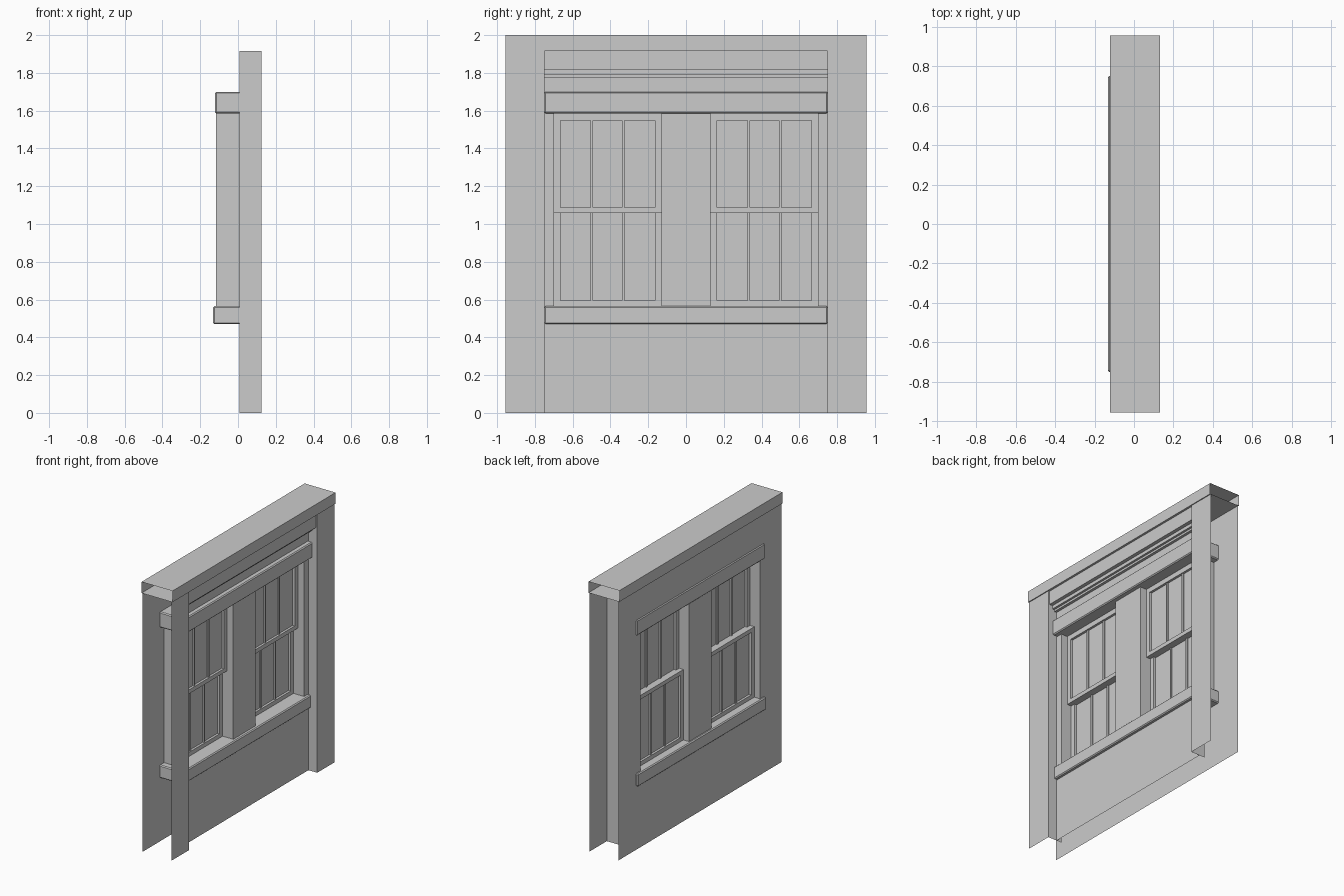
import bpy, bmesh

if "Cube" in bpy.data.objects:
    bpy.data.objects.remove(bpy.data.objects["Cube"])

WALL_X, FACE_X, PIER_X = -0.116, 0.052, 0.124   # back sheet, recessed front sheet, pier face
HALF, BAY, OPEN, TOP = 0.955, 0.75, 0.70, 1.917  # half length, half bay, half opening, wall top
SILL_Z, HEAD_Z = 0.565, 1.585                   # window opening


def finish(name, bm, bevel=0):
    mesh = bpy.data.meshes.new(name)
    bm.to_mesh(mesh)
    bm.free()
    ob = bpy.data.objects.new(name, mesh)
    bpy.context.collection.objects.link(ob)
    if bevel:
        mod = ob.modifiers.new("soft_edges", 'BEVEL')
        mod.width, mod.segments = bevel, 1
    return ob


def add_box(bm, x0, x1, y0, y1, z0, z1):
    vs = bmesh.ops.create_cube(bm, size=1)["verts"]
    for v in vs:
        v.co = ((x0 + x1) / 2 + v.co.x * (x1 - x0),
                (y0 + y1) / 2 + v.co.y * (y1 - y0),
                (z0 + z1) / 2 + v.co.z * (z1 - z0))


def box(name, *dims, bevel=0):
    bm = bmesh.new()
    add_box(bm, *dims)
    return finish(name, bm, bevel)


def add_panel(bm, x, y0, y1, z0, z1):
    bm.faces.new([bm.verts.new(c) for c in
                  ((x, y0, z0), (x, y1, z0), (x, y1, z1), (x, y0, z1))])


def sheet_with_opening(name, x, half):
    bm = bmesh.new()
    add_panel(bm, x, -half, half, 0, SILL_Z)
    add_panel(bm, x, -half, half, HEAD_Z, TOP)
    add_panel(bm, x, -half, -OPEN, SILL_Z, HEAD_Z)
    add_panel(bm, x, OPEN, half, SILL_Z, HEAD_Z)
    bmesh.ops.remove_doubles(bm, verts=bm.verts, dist=1e-5)
    return finish(name, bm)


def sweep(name, start, end, closed=False):
    """Open-ended sheet between two matching outlines."""
    bm = bmesh.new()
    a = [bm.verts.new(p) for p in start]
    b = [bm.verts.new(p) for p in end]
    n = len(a)
    for i in range(n if closed else n - 1):
        j = (i + 1) % n
        bm.faces.new((a[i], a[j], b[j], b[i]))
    bmesh.ops.recalc_face_normals(bm, faces=bm.faces)
    return finish(name, bm)


def sweep_y(name, profile, half, closed=False):
    return sweep(name, [(x, -half, z) for x, z in profile],
                 [(x, half, z) for x, z in profile], closed)


def sweep_z(name, outline, z0, z1):
    return sweep(name, [(x, y, z0) for x, y in outline],
                 [(x, y, z1) for x, y in outline])


def sash(name, x0, x1, y0, y1, z0, z1, bottom, top):
    """Frame with one glass sheet and two upright glazing bars."""
    stile = 0.035
    bm = bmesh.new()
    add_box(bm, x0, x1, y0, y0 + stile, z0, z1)
    add_box(bm, x0, x1, y1 - stile, y1, z0, z1)
    add_box(bm, x0, x1, y0 + stile, y1 - stile, z0, z0 + bottom)
    add_box(bm, x0, x1, y0 + stile, y1 - stile, z1 - top, z1)
    mid = (x0 + x1) / 2
    add_panel(bm, mid, y0 + stile, y1 - stile, z0 + bottom, z1 - top)
    width = y1 - y0 - 2 * stile
    for k in (1, 2):
        y = y0 + stile + width * k / 3
        add_box(bm, mid - 0.01, mid + 0.01, y - 0.007, y + 0.007, z0 + bottom, z1 - top)
    return finish(name, bm)


# Wall sheets
sheet_with_opening("back_wall", WALL_X, HALF)
sheet_with_opening("recessed_wall", FACE_X, BAY)

# Piers: face plus inner return, open at the outer end
for side, s in (("left", -1), ("right", 1)):
    sweep_z(side + "_pier", [(PIER_X, s * HALF), (PIER_X, s * BAY), (0.008, s * BAY)], 0, TOP)

# Cap: hollow tube, open at both ends
sweep_y("cap", [(-0.122, TOP), (0.131, TOP), (0.131, 2), (-0.122, 2)], HALF, True)

# Stepped cornice under the cap
sweep_y("cornice", [(FACE_X, 1.775), (0.072, 1.775), (0.072, 1.79), (0.088, 1.79),
                    (0.088, 1.815), (0.115, 1.815), (0.115, TOP)], BAY)

# Lintel, sill and centre upright
box("lintel", -0.122, 0.088, -BAY, BAY, HEAD_Z, 1.70, bevel=0.007)
box("sill", -0.132, 0.076, -BAY, BAY, 0.47, SILL_Z, bevel=0.007)
box("centre_mullion", WALL_X, FACE_X, -0.13, 0.13, SILL_Z, HEAD_Z)

# Reveals and sliding sashes on both sides
for side, s in (("left", -1), ("right", 1)):
    sweep_z(side + "_reveal", [(WALL_X, s * OPEN), (FACE_X, s * OPEN)], SILL_Z, HEAD_Z)
    w0, w1 = sorted((s * 0.13, s * OPEN))
    sash(side + "_upper_sash", -0.035, 0.0, w0, w1, 1.057, HEAD_Z, 0.03, 0.037)
    sash(side + "_lower_sash", -0.07, -0.035, w0, w1, SILL_Z, 1.087, 0.03, 0.03)
